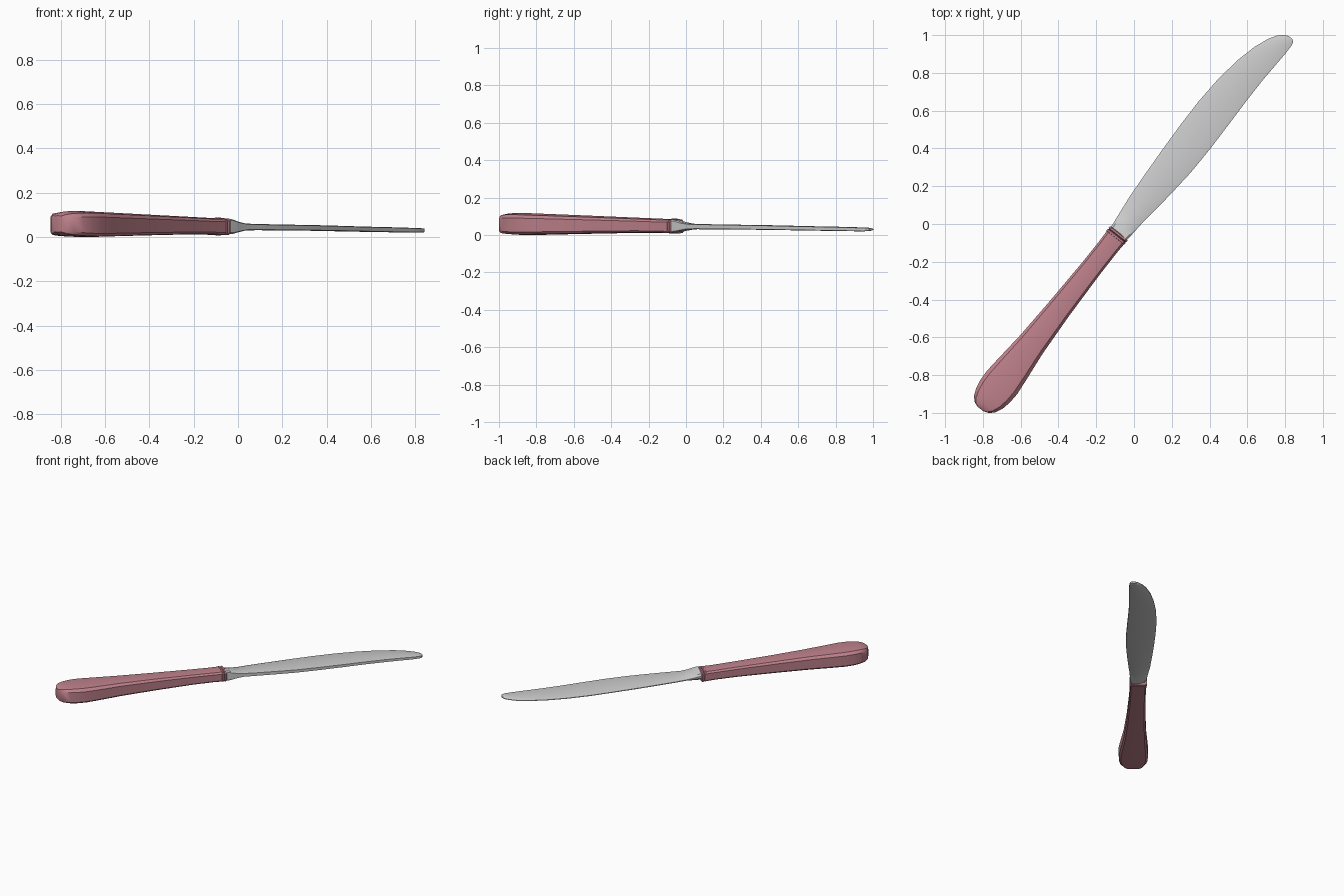
import bpy, bmesh, math

# unit vectors along the knife and across it (towards the cutting edge)
D = (0.62, 0.785)
N = (-0.785, 0.62)

# cross-sections: (across -1..1, height -1..1)
GRIP = [(-1, -.72), (-.85, -.94), (0, -1), (.85, -.94), (1, -.72),
        (1, .55), (.8, .85), (0, 1), (-.8, .85), (-1, .55)]
STEEL = [(-1, -.8), (-.85, -1), (0, -.95), (.8, -.6), (1, -.2),
         (1, .2), (.8, .6), (0, .95), (-.85, 1), (-1, .8)]


def loft(name, section, stations, color=None):
    """Skin a section through stations (along, left, right, bottom, top)."""
    bm = bmesh.new()
    rings = []
    for u, left, right, low, high in stations:
        ring = []
        for s, t in section:
            v = (left + right) / 2 + s * (left - right) / 2
            z = (low + high) / 2 + t * (high - low) / 2
            ring.append(bm.verts.new((u * D[0] + v * N[0], u * D[1] + v * N[1], z)))
        rings.append(ring)
    n = len(section)
    for a, b in zip(rings, rings[1:]):
        for i in range(n):
            j = (i + 1) % n
            bm.faces.new((a[i], a[j], b[j], b[i]))
    bm.faces.new(rings[0])
    bm.faces.new(rings[-1])
    bmesh.ops.recalc_face_normals(bm, faces=bm.faces)
    mesh = bpy.data.meshes.new(name)
    bm.to_mesh(mesh)
    bm.free()
    ob = bpy.data.objects.new(name, mesh)
    bpy.context.collection.objects.link(ob)
    if color:
        mesh.materials.append(color)
    bpy.ops.object.select_all(action='DESELECT')
    ob.select_set(True)
    bpy.context.view_layer.objects.active = ob
    bpy.ops.object.shade_smooth_by_angle(angle=math.radians(32))
    return ob


red = bpy.data.materials.new("rose_handle")
red.diffuse_color = (0.52, 0.22, 0.26, 1)

# handle, from rounded butt to collar
loft("handle", GRIP, [
    (-1.272, .050, .012, .022, .100),
    (-1.262, .078, -.016, .014, .108),
    (-1.240, .100, -.040, .008, .114),
    (-1.200, .117, -.060, .004, .117),
    (-1.150, .127, -.070, .001, .118),
    (-1.090, .129, -.073, .000, .117),
    (-1.000, .122, -.064, .001, .114),
    (-.840, .108, -.046, .004, .109),
    (-.600, .097, -.032, .008, .101),
    (-.330, .089, -.024, .012, .092),
    (-.180, .088, -.023, .011, .087),
    (-.118, .090, -.025, .009, .087),
], red)

# two raised collar rings
for i, u in enumerate((-.112, -.094)):
    loft(f"collar_ring_{i + 1}", GRIP, [
        (u - .009, .086, -.021, .013, .083),
        (u - .005, .093, -.028, .008, .088),
        (u + .005, .093, -.028, .008, .088),
        (u + .009, .086, -.021, .013, .083),
    ], red)

# neck and blade in one piece of steel
loft("blade", STEEL, [
    (-.090, .086, -.021, .012, .084),
    (-.060, .089, -.026, .014, .080),
    (-.020, .094, -.028, .022, .069),
    (.030, .100, -.031, .030, .061),
    (.100, .108, -.040, .031, .059),
    (.250, .118, -.055, .030, .057),
    (.400, .126, -.067, .029, .055),
    (.560, .132, -.070, .028, .053),
    (.720, .134, -.067, .026, .050),
    (.880, .126, -.063, .024, .047),
    (1.020, .107, -.063, .022, .045),
    (1.130, .081, -.067, .021, .043),
    (1.210, .050, -.070, .020, .041),
    (1.255, .022, -.069, .020, .040),
    (1.277, -.002, -.064, .021, .039),
    (1.288, -.025, -.052, .023, .037),
])
